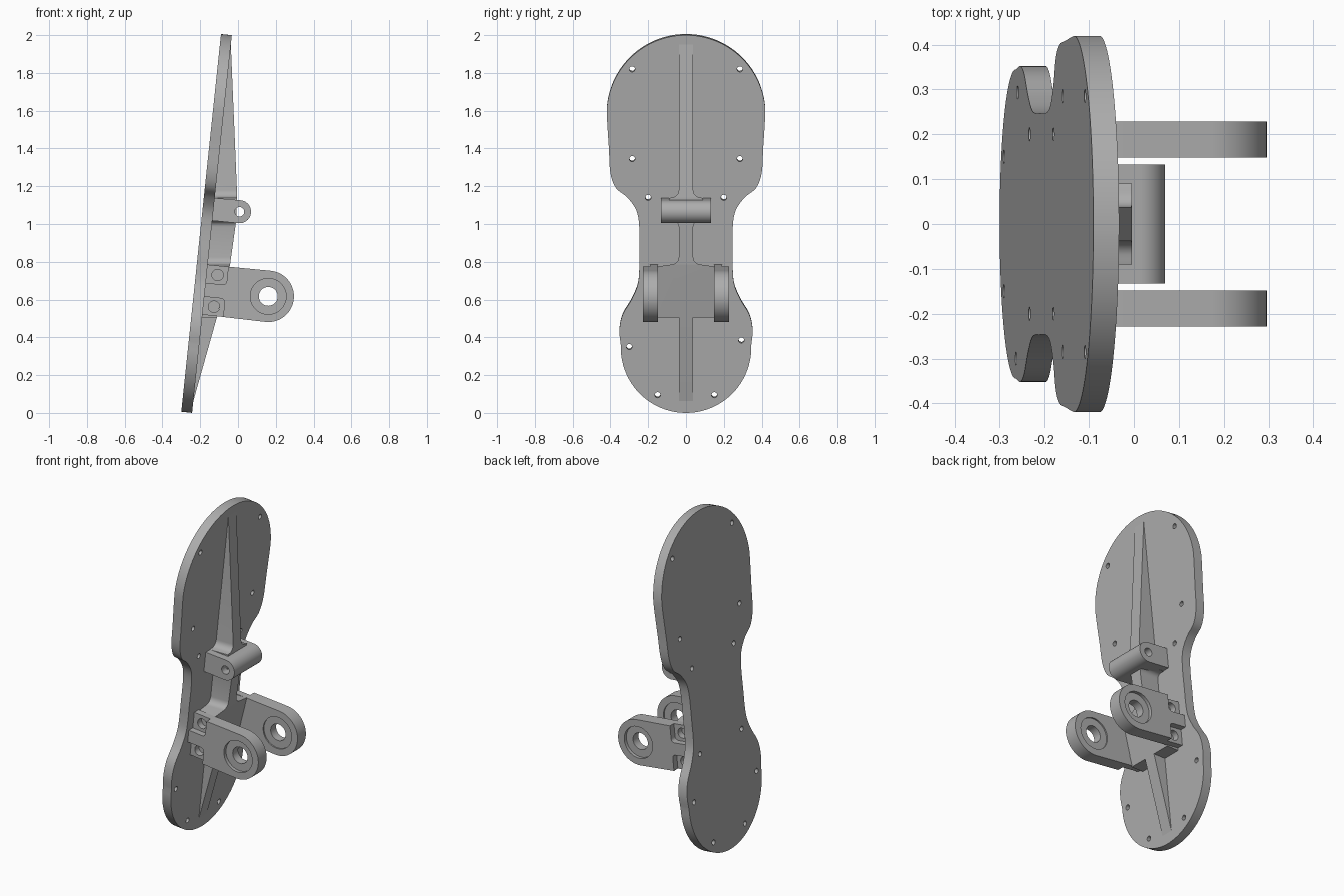
import bpy, bmesh
from math import sin, cos, pi, radians
from mathutils import Vector

if "Cube" in bpy.data.objects:
    bpy.data.objects.remove(bpy.data.objects["Cube"])

grey = bpy.data.materials.new("mid_grey")
grey.use_nodes = True
COLOUR = (0.42, 0.42, 0.42, 1)
grey.diffuse_color = COLOUR
grey.node_tree.nodes["Principled BSDF"].inputs["Base Color"].default_value = COLOUR

TILT = radians(6)
UP = Vector((sin(TILT), 0, cos(TILT)))
OUT = Vector((cos(TILT), 0, -sin(TILT)))
ORIGIN = Vector((-0.243, 0, 0))
THICK = 0.0575


# Mappings from a profile point (a, b) and a depth d to world space
def side(a, b, d):
    return Vector((a, d, b))


def front(a, b, d):
    return Vector((d, a, b))


def sole(a, b, d):
    return ORIGIN + UP * (b / cos(TILT)) + OUT * d + Vector((0, a, 0))


def arc(cx, cz, r, a0, a1, n):
    return [(cx + r * cos(radians(a0 + (a1 - a0) * i / n)),
             cz + r * sin(radians(a0 + (a1 - a0) * i / n))) for i in range(n + 1)]


def circle(cx, cz, r, n=32):
    return arc(cx, cz, r, 0, 360, n)[:-1]


def rounded_rect(cx, cz, w, h, r):
    pts = []
    for sx, sz, a in ((1, 1, 0), (-1, 1, 90), (-1, -1, 180), (1, -1, 270)):
        pts += arc(sx * (w / 2 - r), sz * (h / 2 - r), r, a, a + 90, 5)
    return [(cx + x * cos(TILT) + z * sin(TILT), cz - x * sin(TILT) + z * cos(TILT))
            for x, z in pts]


def spline(pts, steps=5):
    """Smooth curve through the points."""
    out = []
    v = [Vector(p) for p in pts]
    for i in range(1, len(v) - 2):
        p0, p1, p2, p3 = v[i - 1:i + 3]
        for s in range(steps):
            t = s / steps
            out.append(tuple(0.5 * (2 * p1 + (p2 - p0) * t
                                    + (2 * p0 - 5 * p1 + 4 * p2 - p3) * t * t
                                    + (3 * p1 - p0 - 3 * p2 + p3) * t ** 3)))
    return out + [tuple(v[-2])]


def prism(name, parts):
    """Object made of extruded profiles: (points, mapping, start, end)."""
    bm = bmesh.new()
    for pts, place, d0, d1 in parts:
        lo = [bm.verts.new(place(a, b, d0)) for a, b in pts]
        hi = [bm.verts.new(place(a, b, d1)) for a, b in pts]
        bm.faces.new(lo[::-1])
        bm.faces.new(hi)
        for i in range(len(pts)):
            j = (i + 1) % len(pts)
            bm.faces.new((lo[i], lo[j], hi[j], hi[i]))
    bmesh.ops.recalc_face_normals(bm, faces=bm.faces)
    mesh = bpy.data.meshes.new(name)
    bm.to_mesh(mesh)
    bm.free()
    mesh.materials.append(grey)
    obj = bpy.data.objects.new(name, mesh)
    bpy.context.collection.objects.link(obj)
    return obj


def boolean(obj, parts, operation="DIFFERENCE"):
    cutter = prism("cutter", parts)
    cutter.hide_render = True
    mod = obj.modifiers.new("cut", "BOOLEAN")
    mod.operation = operation
    mod.solver = "EXACT"
    mod.object = cutter
    bpy.context.view_layer.objects.active = obj
    bpy.ops.object.modifier_apply(modifier=mod.name)
    bpy.data.objects.remove(cutter)


def mirrored(half):
    return half + [(-y, z) for y, z in half[::-1]]


# Foot plate: round toe and heel joined by a narrow waist
waist = spline([(0.335, 0.30), (0.345, 0.36), (0.352, 0.44), (0.335, 0.52), (0.288, 0.60),
                (0.255, 0.68), (0.247, 0.76), (0.247, 0.84), (0.247, 0.98), (0.262, 1.07),
                (0.31, 1.14), (0.37, 1.19), (0.40, 1.27), (0.408, 1.40), (0.418, 1.56),
                (0.418, 1.62)])
half = arc(0, 0.345, 0.345, -88, -3, 20) + waist + arc(0, 1.58, 0.42, 3, 88, 24)
plate = prism("foot_plate", [(mirrored(half), sole, -THICK, 0)])
holes = [(0.285, 1.82), (0.285, 1.345), (0.2, 1.14), (0.2, 0.635), (0.15, 0.095)]
holes = holes + [(-y, z) for y, z in holes] + [(0.293, 0.385), (-0.3, 0.35)]
boolean(plate, [(circle(y, z, 0.015, 16), sole, -0.1, 0.05) for y, z in holes])

# Central rib: wedge profile trimmed by a flared plan
wedge = [(-0.05, 1.95), (-0.038, 1.95), (-0.004, 1.14), (-0.012, 1.0), (-0.042, 0.785),
         (-0.112, 0.505), (-0.24, 0.05), (-0.26, 0.05), (-0.16, 1.0)]
rib = prism("central_rib", [(wedge, side, -0.3, 0.3)])
flare = [(0.038, 0.0), (0.038, 0.505), (0.152, 0.505), (0.152, 0.775)]
flare += arc(0.078, 0.825, 0.04, 270, 180, 6)
flare += arc(0.068, 0.985, 0.03, 180, 90, 5)
flare += [(0.09, 1.015), (0.09, 1.137)]
flare += arc(0.078, 1.18, 0.04, 270, 180, 6) + [(0.038, 2.1)]
boolean(rib, [(mirrored(flare), front, -0.5, 0.3)], "INTERSECT")

# Hinge barrel with its pin hole
barrel = prism("hinge_barrel", [([(-0.15, 1.14)] + arc(0.008, 1.065, 0.061, 84, -96, 24)
                                 + [(-0.16, 1.02)], side, -0.133, 0.133)])
boolean(barrel, [(circle(0.008, 1.065, 0.025), side, -0.2, 0.2)])

# Pair of ankle lugs with bearing seats, bolt pockets and bolt holes
lug_profile = ([(-0.18, 0.787), (-0.05, 0.774)] + arc(0.16, 0.617, 0.136, 84, -96, 36)
               + [(-0.08, 0.508), (-0.205, 0.522)])
for s, name in ((1, "rear_ankle_lug"), (-1, "front_ankle_lug")):
    lug = prism(name, [(lug_profile, side, s * 0.148, s * 0.228)])
    boolean(lug, [(circle(0.16, 0.617, 0.095, 40), side, s * 0.208, s * 0.3),
                  (circle(0.16, 0.617, 0.095, 40), side, s * 0.1, s * 0.156)])
    boolean(lug, [(circle(0.16, 0.617, 0.05), side, s * 0.1, s * 0.3)])
    boolean(lug, [(rounded_rect(-0.135, 0.745, 0.16, 0.12, 0.02), side, s * 0.19, s * 0.3),
                  (rounded_rect(-0.155, 0.55, 0.16, 0.125, 0.02), side, s * 0.19, s * 0.3)])
    boolean(lug, [(circle(-0.108, 0.73, 0.03), side, s * 0.1, s * 0.25),
                  (circle(-0.127, 0.562, 0.03), side, s * 0.1, s * 0.25)])

# Smooth the curved walls, keep the edges crisp
for obj in bpy.context.collection.objects:
    if obj.type == "MESH" and obj.data.materials and obj.data.materials[0] == grey:
        bpy.ops.object.select_all(action="DESELECT")
        obj.select_set(True)
        bpy.context.view_layer.objects.active = obj
        bpy.ops.object.shade_smooth_by_angle(angle=radians(30))
